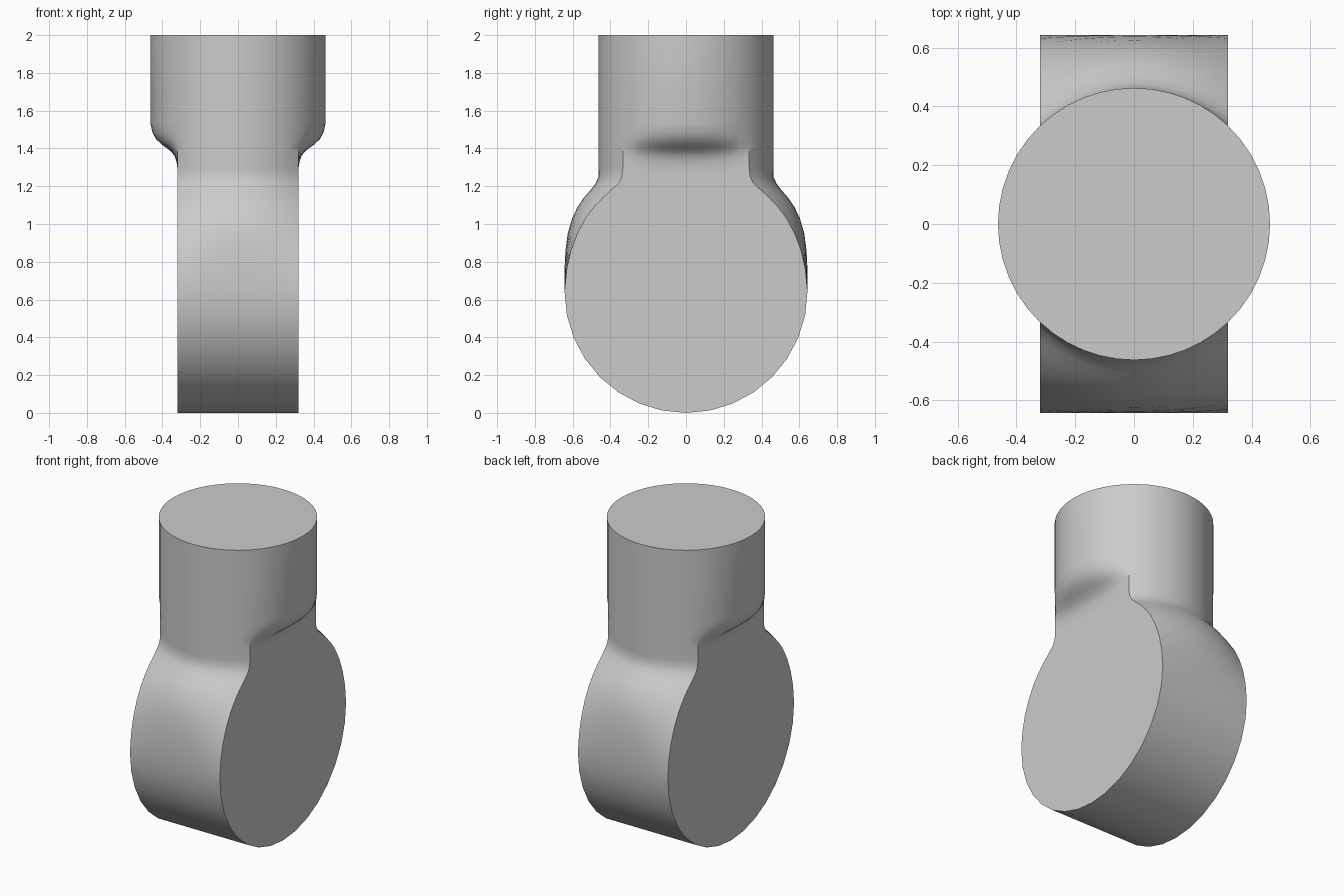
import bpy, bmesh, math

cube = bpy.data.objects.get("Cube")
if cube:
    bpy.data.objects.remove(cube, do_unlink=True)

POST_R = 0.463                                   # vertical post radius
DISC_R = 0.643                                   # horizontal disc radius
HALF_W = 0.32                                    # disc half thickness
CORNER = math.sqrt(POST_R ** 2 - HALF_W ** 2)    # where disc sides meet the post
ARC_ANGLE = math.asin(HALF_W / POST_R)
SEGS = 12

# Levels: height, depth at middle, depth at side edge, bulge from disc to post
levels = []
for i in range(9):                               # lower half of the disc
    a = math.radians(11.25 * i)
    levels.append((DISC_R * (1 - math.cos(a)), DISC_R * math.sin(a), DISC_R * math.sin(a), 0))
levels += [                                      # shoulders sweeping into the post
    (0.76, 0.643, 0.632, 0), (0.86, 0.638, 0.609, 0), (0.95, 0.626, 0.575, 0),
    (1.03, 0.603, 0.532, 0), (1.09, 0.574, 0.487, 0), (1.14, 0.540, 0.440, 0),
    (1.18, 0.505, 0.395, 0), (1.215, 0.479, 0.357, 0), (1.25, POST_R, 0.340, 0)]
for z, bulge in [(1.29, 0), (1.33, 0.04), (1.36, 0.11), (1.385, 0.25), (1.405, 0.43),
                 (1.425, 0.62), (1.45, 0.80), (1.485, 0.93), (1.53, 1), (2, 1)]:
    levels.append((z, POST_R, CORNER, bulge))    # fillet under the post, then its wall


def section(z, middle, edge, bulge):
    """Half of a horizontal section; the other half is its point reflection."""
    points = []
    for i in range(SEGS):                        # curved front
        x = POST_R * math.sin(ARC_ANGLE * (2 * i / SEGS - 1))
        weight = (math.sqrt(POST_R ** 2 - x * x) - CORNER) / (POST_R - CORNER)
        points.append((x, -(edge + (middle - edge) * weight)))
    side_angle = math.pi / 2 - ARC_ANGLE
    for i in range(SEGS):                        # flat side bulging into the round post
        a = side_angle * (2 * i / SEGS - 1)
        x = HALF_W + (POST_R * math.cos(a) - HALF_W) * bulge
        points.append((x, edge * math.sin(a) / math.sin(side_angle)))
    return [(x, y, z) for x, y in points] + [(-x, -y, z) for x, y in points]


# Loft the sections into one body
bm = bmesh.new()
rings = [[bm.verts.new(p) for p in section(*level)] for level in levels]
count = len(rings[0])
for low, high in zip(rings, rings[1:]):
    for i in range(count):
        j = (i + 1) % count
        bm.faces.new((low[i], low[j], high[j], high[i]))
bm.faces.new(rings[-1])
bmesh.ops.remove_doubles(bm, verts=bm.verts, dist=0.0005)
bmesh.ops.recalc_face_normals(bm, faces=bm.faces)
mesh = bpy.data.meshes.new("post_and_disc")
bm.to_mesh(mesh)
bm.free()

# Grey material
grey = bpy.data.materials.new("plain_grey")
grey.use_nodes = True
color = (0.6, 0.6, 0.6, 1)
grey.diffuse_color = color
grey.node_tree.nodes["Principled BSDF"].inputs["Base Color"].default_value = color
mesh.materials.append(grey)

body = bpy.data.objects.new("post_and_disc", mesh)
bpy.context.collection.objects.link(body)
bpy.context.view_layer.objects.active = body
body.select_set(True)
bpy.ops.object.shade_smooth_by_angle(angle=math.radians(30))
